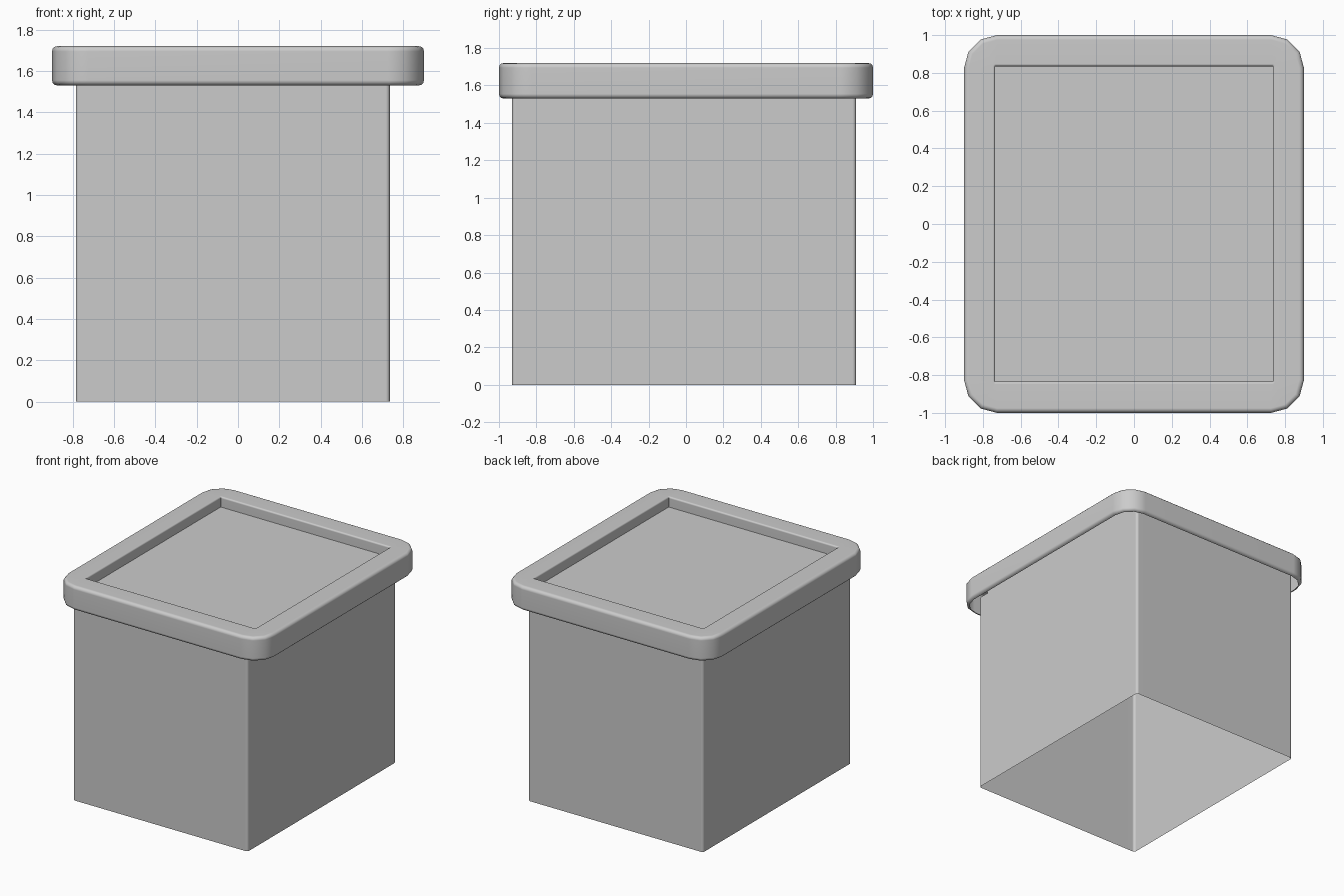
import bpy, bmesh, math

if "Cube" in bpy.data.objects:
    bpy.data.objects.remove(bpy.data.objects["Cube"])


def rounded_rect(hx, hy, r, segments=3):
    """Corner-rounded rectangle outline, counter-clockwise."""
    pts = []
    for i, (sx, sy) in enumerate([(1, 1), (-1, 1), (-1, -1), (1, -1)]):
        for k in range(segments + 1):
            a = math.radians(90 * i + 90 * k / segments)
            pts.append((sx * (hx - r) + r * math.cos(a),
                        sy * (hy - r) + r * math.sin(a)))
    return pts


def loft(name, loops, cap_last=False, centre=(0, 0)):
    """Skin a stack of (half x, half y, corner radius, z) outlines."""
    bm = bmesh.new()
    rings = [[bm.verts.new((x + centre[0], y + centre[1], z))
              for x, y in rounded_rect(hx, hy, r)] for hx, hy, r, z in loops]
    n = len(rings[0])
    for a, b in zip(rings, rings[1:]):
        for i in range(n):
            j = (i + 1) % n
            bm.faces.new((a[i], a[j], b[j], b[i]))
    if cap_last:
        bm.faces.new(rings[-1])
    mesh = bpy.data.meshes.new(name)
    bm.to_mesh(mesh)
    bm.free()
    obj = bpy.data.objects.new(name, mesh)
    bpy.context.collection.objects.link(obj)
    bpy.ops.object.select_all(action='DESELECT')
    obj.select_set(True)
    bpy.context.view_layer.objects.active = obj
    bpy.ops.object.shade_smooth_by_angle(angle=math.radians(40))
    wn = obj.modifiers.new("weighted_normals", 'WEIGHTED_NORMAL')
    wn.keep_sharp = True
    return obj


# Box walls: hollow, open underneath, slightly off centre
loft("planter_body", [(0.76, 0.92, 0.02, 0.0), (0.76, 0.92, 0.02, 1.64)],
     centre=(-0.025, -0.01))

# Rim: hollow cap with softened edges and a sunken panel
HX, HY, R, B = 0.90, 1.00, 0.175, 0.025
Z0, Z1, FLOOR = 1.53, 1.72, 1.64
IX, IY, IB = 0.735, 0.835, 0.012
arc = [math.radians(30 * k) for k in range(4)]
profile = []
for a in arc:                                   # lower outer edge
    d = B * (1 - math.sin(a))
    profile.append((HX - d, HY - d, R - d, Z0 + B * (1 - math.cos(a))))
for a in arc:                                   # upper outer edge
    d = B * (1 - math.cos(a))
    profile.append((HX - d, HY - d, R - d, Z1 - B * (1 - math.sin(a))))
for a in arc:                                   # inner edge of the recess
    d = IB * (1 - math.sin(a))
    profile.append((IX + d, IY + d, 0.002 + d, Z1 - IB * (1 - math.cos(a))))
profile.append((IX, IY, 0.002, FLOOR))
loft("rim_with_panel", profile, cap_last=True)
